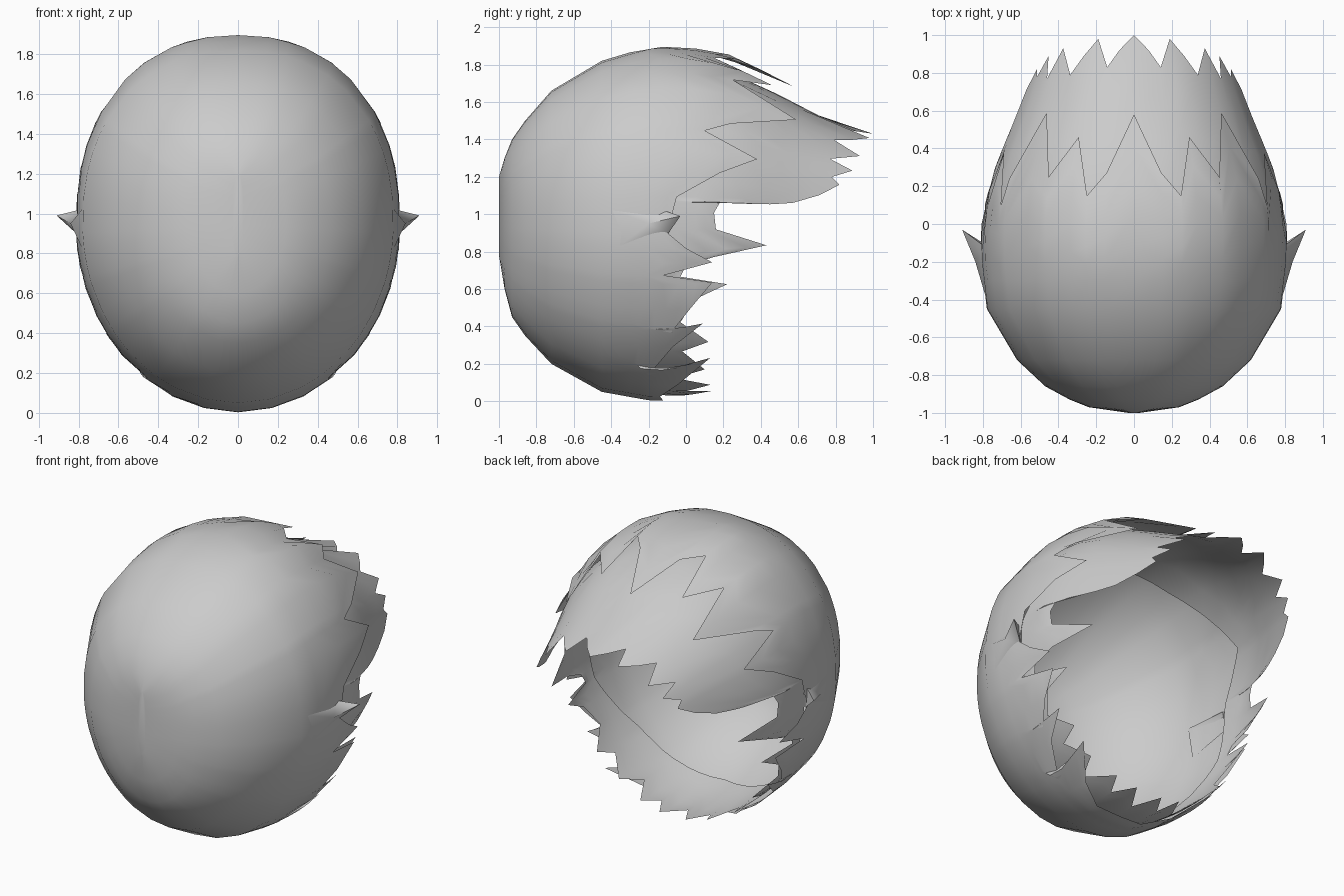
import bpy, bmesh, math

if "Cube" in bpy.data.objects:
    bpy.data.objects.remove(bpy.data.objects["Cube"])

CZ = 0.95  # height of the shell's axis

# cross-sections along y: (y, half width, top z, bottom z)
BACK = [(-1.0, .03, 1.2, .78), (-.97, .24, 1.3, .6), (-.93, .34, 1.4, .45),
        (-.86, .47, 1.5, .35), (-.72, .62, 1.66, .2), (-.45, .78, 1.82, .05),
        (-.2, .81, 1.895, .005)]
OUTER = BACK + [(0, .815, 1.895, 0), (.25, .78, 1.85, .05), (.6, .66, 1.67, .2)]
INNER = [(-.45, .74, 1.7, .1), (-.25, .77, 1.80, .05), (-.1, .79, 1.80, .03),
         (.1, .79, 1.79, .03), (.3, .74, 1.74, .12), (.57, .63, 1.60, .3),
         (.84, .54, 1.46, .4), (1.0, .49, 1.43, .45)]

# ragged front edges: (degrees down from the crown, y), one half
OUTER_EDGE = [(0, .58), (9, .27), (16, .15), (22, .46), (33, .25), (42, .59),
              (56, .24), (60, .1), (68, .38), (75, .18), (83, -.05), (93, -.1),
              (98, .0), (103, .14), (107, -.12), (110, .14), (119, .02),
              (128, -.08), (125, .09), (134, -.07), (149, -.2), (141, .13),
              (156, -.05), (168, -.14), (180, -.12)]
INNER_EDGE = [(0, 1.0), (7, .92), (13, .83), (20, .98), (28, .89), (35, .79), (45, .93),
              (53, .77), (58, .89), (65, .78), (69, .82), (77, .71), (82, .57),
              (83.3, .45), (83.6, .38), (83.8, .18), (87, .15), (92, .16), (99, .43),
              (101.5, .15), (104, 0), (108, -.03), (112, .22), (116, .05), (125, -.03),
              (134, .12), (138, -.02), (148, .1), (154, -.06), (162, .13),
              (167, 0), (173, .14), (180, -.02)]
# hidden rear rim of the inner layer: (degrees, y)
INNER_RIM = [(0, -.26), (30, -.15), (65, .1), (85, -.1), (108, -.12), (135, -.3), (180, -.4)]


def lookup(table, key):
    for p, q in zip(table, table[1:]):
        if key <= q[0]:
            break
    t = min(max((key - p[0]) / (q[0] - p[0]), 0), 1)
    return [a + (b - a) * t for a, b in zip(p[1:], q[1:])]


def point(table, deg, y):
    a, top, bottom = lookup(table, y)
    s, c = math.sin(math.radians(deg)), math.cos(math.radians(deg))
    h, e = (top - CZ, .9) if c > 0 else (CZ - bottom, 1)  # boxier crown
    f = lambda v: math.copysign(abs(v) ** e, v)
    return (a * f(s), y, CZ + h * f(c))


def finish(name, bm, angle=40):
    bmesh.ops.recalc_face_normals(bm, faces=bm.faces)
    me = bpy.data.meshes.new(name)
    bm.to_mesh(me)
    bm.free()
    ob = bpy.data.objects.new(name, me)
    bpy.context.collection.objects.link(ob)
    bpy.context.view_layer.objects.active = ob
    ob.select_set(True)
    bpy.ops.object.shade_smooth_by_angle(angle=math.radians(angle))
    ob.select_set(False)


def shell(name, table, edge, rear, cap):
    """Skin columns running from the rear rows to each point of the ragged edge."""
    half = edge[1:-1]
    base = sorted(d for d, y in edge)[1:-1]  # tips may lean, roots stay in order
    cols = [(0, 0, edge[0][1])] + [(b, d, y) for b, (d, y) in zip(base, half)]
    cols += [(180, 180, edge[-1][1])]
    cols += [(-b, -d, y) for b, (d, y) in reversed(list(zip(base, half)))]
    bm = bmesh.new()
    grid = []
    for b, d, end in cols:
        fixed = rear(abs(b))
        rows = [(b, y) for y in fixed]
        rows += [(b + (d - b) * k / 5, fixed[-1] + (end - fixed[-1]) * k / 5)
                 for k in range(1, 6)]
        grid.append([bm.verts.new(point(table, *r)) for r in rows])
    for p, q in zip(grid, grid[1:] + grid[:1]):
        for i in range(len(p) - 1):
            bm.faces.new((p[i], q[i], q[i + 1], p[i + 1]))
    if cap:
        bm.faces.new([g[0] for g in grid])
    finish(name, bm)


# outer hair layer with short crown spikes and a ragged nape
shell("outer_hair", OUTER, OUTER_EDGE,
      lambda d: [-1.0, -.97, -.93, -.86, -.72, -.45, -.3], True)

# inner layer carrying the long fringe, sideburns and nape strands
shell("inner_hair", INNER, INNER_EDGE, lambda d: lookup(INNER_RIM, d), False)

# small tuft flicking out on each side
for side, label in ((1, "right"), (-1, "left")):
    bm = bmesh.new()
    pts = [(.775, -.42, 1.03), (.775, -.38, .81), (.80, -.1, .89),
           (.79, -.12, 1.02), (.84, -.2, .95), (.91, -.03, .99)]
    v = [bm.verts.new((side * x, y, z)) for x, y, z in pts]
    for f in ((0, 1, 4), (1, 2, 4), (2, 5, 4), (5, 3, 4), (3, 0, 4), (2, 3, 5)):
        bm.faces.new([v[i] for i in f])
    finish(label + "_tuft", bm, 70)
